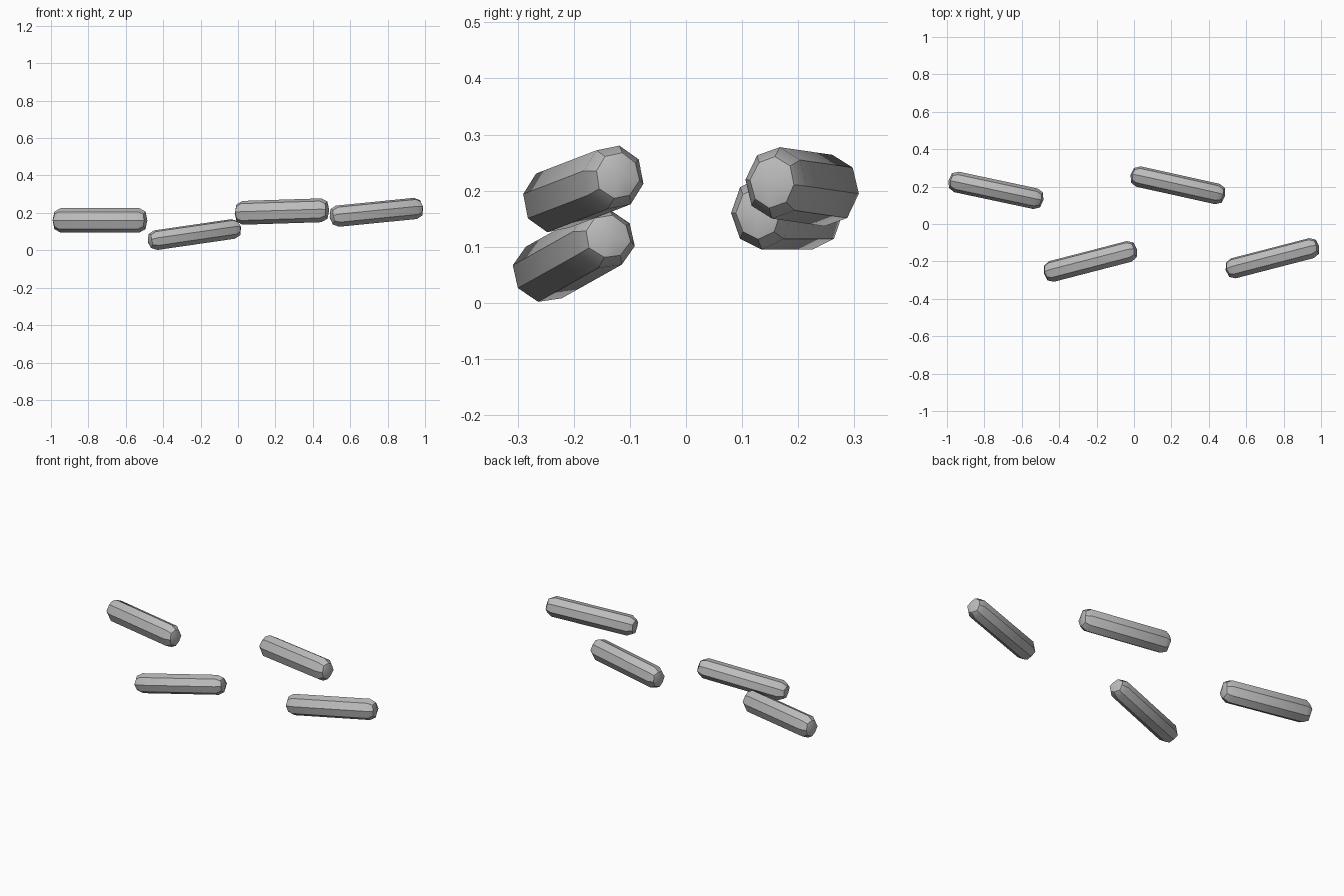
import bpy
import bmesh
from math import cos, sin, pi, radians

cube = bpy.data.objects.get("Cube")
if cube:
    bpy.data.objects.remove(cube, do_unlink=True)

# One plain grey for every rod
grey = bpy.data.materials.new("stone_grey")
grey.use_nodes = True
colour = (0.5, 0.5, 0.5, 1)
grey.diffuse_color = colour
grey.node_tree.nodes["Principled BSDF"].inputs["Base Color"].default_value = colour

HALF = 0.259      # pole of each rounded end
SIDES = 8


def ring(bm, x, size, half_w, half_h, corner_shift=0.0):
    """Eight-sided cross-section; odd points are the corners."""
    verts = []
    for i in range(SIDES):
        a = 2 * pi * i / SIDES
        px = x - corner_shift * (i % 2) * (1 if x > 0 else -1)
        verts.append(bm.verts.new((px, size * half_w * cos(a), size * half_h * sin(a))))
    return verts


def rod(name, location, yaw, pitch, roll, half_w, half_h):
    bm = bmesh.new()
    # Long barrel with a short tapering band at each end
    rings = [ring(bm, x, s, half_w, half_h, shift) for x, s, shift in
             ((-0.249, 0.72, 0.006), (-0.216, 1, 0), (0.216, 1, 0), (0.249, 0.72, 0.006))]
    for a, b in zip(rings, rings[1:]):
        for i in range(SIDES):
            j = (i + 1) % SIDES
            bm.faces.new((a[i], a[j], b[j], b[i]))
    # Four-quad end caps
    for x, r in ((-HALF, rings[0]), (HALF, rings[-1])):
        pole = bm.verts.new((x, 0, 0))
        for i in range(0, SIDES, 2):
            bm.faces.new((pole, r[i], r[i + 1], r[(i + 2) % SIDES]))
    bmesh.ops.recalc_face_normals(bm, faces=bm.faces)
    mesh = bpy.data.meshes.new(name)
    bm.to_mesh(mesh)
    bm.free()
    mesh.materials.append(grey)
    obj = bpy.data.objects.new(name, mesh)
    bpy.context.collection.objects.link(obj)
    obj.location = location
    obj.rotation_euler = (radians(roll), radians(-pitch), radians(yaw))
    bpy.ops.object.select_all(action='DESELECT')
    obj.select_set(True)
    bpy.context.view_layer.objects.active = obj
    bpy.ops.object.shade_smooth_by_angle(angle=radians(32))


# Four scattered rods
rod("back_right_rod", (-0.738, 0.180, 0.160), -12, 0, 0, 0.056, 0.065)
rod("front_right_rod", (-0.233, -0.200, 0.084), 14.5, 8, -13, 0.058, 0.054)
rod("back_left_rod", (0.235, 0.207, 0.207), -12.5, 1.8, -6, 0.056, 0.064)
rod("front_left_rod", (0.740, -0.183, 0.203), 14.5, 5.5, -12, 0.056, 0.058)
